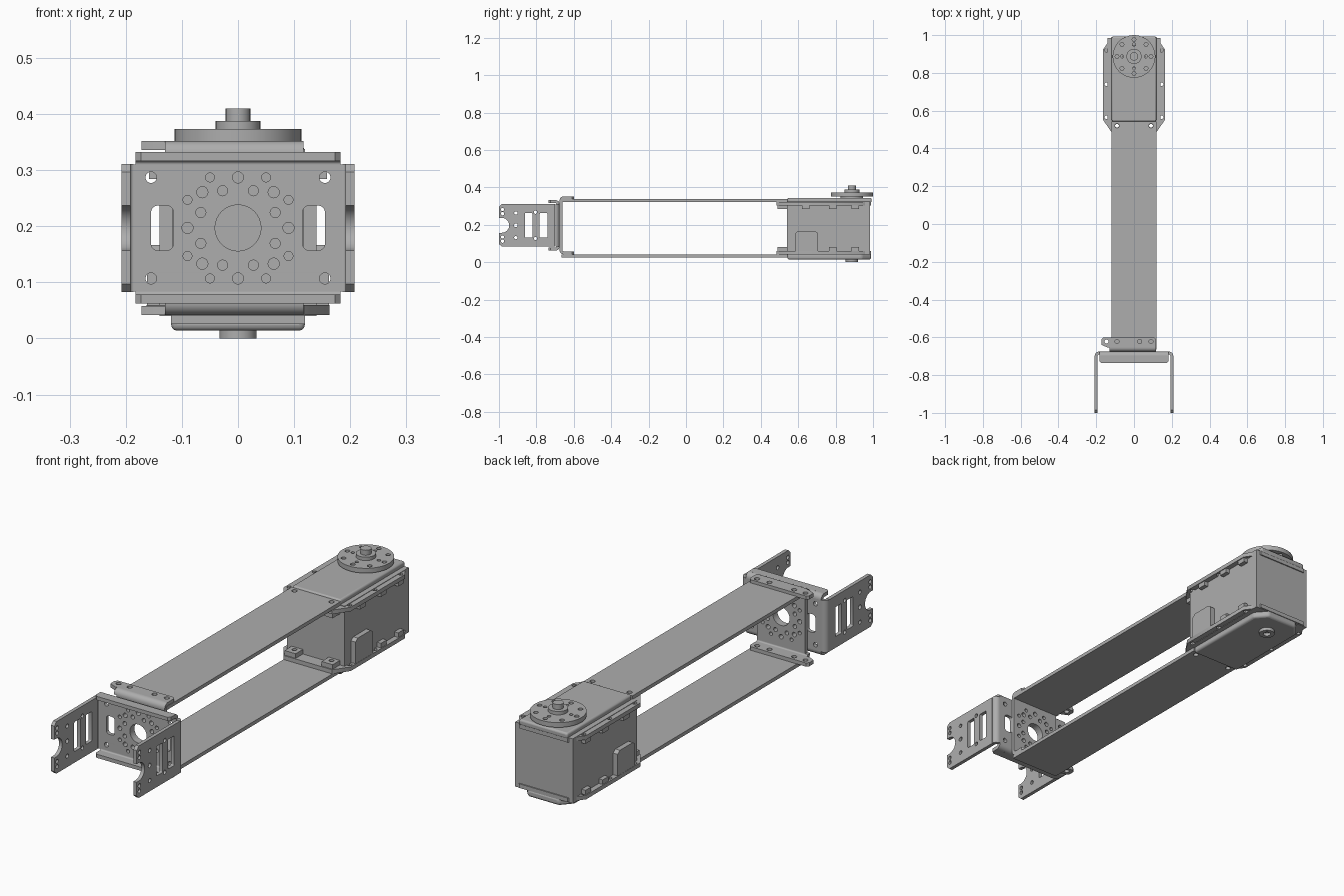
import bpy, bmesh, math
from mathutils import Matrix

if "Cube" in bpy.data.objects:
    bpy.data.objects.remove(bpy.data.objects["Cube"], do_unlink=True)

GREY = (0.42, 0.42, 0.42, 1)
metal = bpy.data.materials.new("plain grey")
metal.use_nodes = True
metal.diffuse_color = GREY
metal.node_tree.nodes["Principled BSDF"].inputs["Base Color"].default_value = GREY

# Sheet plane for each thickness axis: x -> (y, z), y -> (x, z), z -> (x, y)
FRAMES = {
    "x": Matrix(((0, 0, 1), (1, 0, 0), (0, 1, 0))),
    "y": Matrix(((1, 0, 0), (0, 0, -1), (0, 1, 0))),
    "z": Matrix.Identity(3),
}


def arc(cx, cy, r, a0, a1, n=8):
    pts = [math.radians(a0 + (a1 - a0) * i / n) for i in range(n + 1)]
    return [(cx + r * math.cos(a), cy + r * math.sin(a)) for a in pts]


def circle(cx, cy, r, n=16):
    return arc(cx, cy, r, 0, 360, n)[:-1]


def rounded(x0, x1, y0, y1, r=0.01):
    return (arc(x1 - r, y1 - r, r, 0, 90, 4) + arc(x0 + r, y1 - r, r, 90, 180, 4)
            + arc(x0 + r, y0 + r, r, 180, 270, 4) + arc(x1 - r, y0 + r, r, 270, 360, 4))


def rect(x0, x1, y0, y1):
    return [(x0, y0), (x1, y0), (x1, y1), (x0, y1)]


def plate(name, axis, lo, hi, outline, holes=(), bevel=0):
    """Sheet with holes, filled from closed 2D loops and given a thickness."""
    curve = bpy.data.curves.new(name, "CURVE")
    curve.dimensions = "2D"
    curve.fill_mode = "BOTH"
    curve.extrude = (hi - lo) / 2
    for loop in [outline, *holes]:
        spline = curve.splines.new("POLY")
        spline.points.add(len(loop) - 1)
        for point, (u, v) in zip(spline.points, loop):
            point.co = (u, v, 0, 1)
        spline.use_cyclic_u = True
    temp = bpy.data.objects.new(name, curve)
    mesh = bpy.data.meshes.new_from_object(temp)
    bpy.data.objects.remove(temp)
    bpy.data.curves.remove(curve)
    bm = bmesh.new()
    bm.from_mesh(mesh)
    bmesh.ops.remove_doubles(bm, verts=bm.verts, dist=0.0001)
    if not holes:
        bmesh.ops.dissolve_limit(bm, angle_limit=0.02, verts=bm.verts, edges=bm.edges)
    bm.transform(FRAMES[axis].to_4x4())
    shift = [0, 0, 0]
    shift["xyz".index(axis)] = (lo + hi) / 2
    bmesh.ops.translate(bm, vec=shift, verts=bm.verts)
    bmesh.ops.recalc_face_normals(bm, faces=bm.faces)
    bm.to_mesh(mesh)
    bm.free()
    mesh.materials.clear()
    mesh.materials.append(metal)
    obj = bpy.data.objects.new(name, mesh)
    bpy.context.collection.objects.link(obj)
    bpy.ops.object.select_all(action="DESELECT")
    obj.select_set(True)
    bpy.context.view_layer.objects.active = obj
    bpy.ops.object.shade_smooth_by_angle(angle=math.radians(35))
    if bevel:
        mod = obj.modifiers.new("soft edges", "BEVEL")
        mod.width, mod.segments = bevel, 3
    return obj


def bend(name, axis, lo, hi, cx, cy, a0, r=0.022, t=0.016):
    """Quarter-round fold between two sheets."""
    ring = arc(cx, cy, r, a0, a0 + 90) + arc(cx, cy, r - t, a0 + 90, a0)
    return plate(name, axis, lo, hi, ring)


MID = 0.197            # height of the brackets' centre line
T = 0.016              # sheet thickness
R = 0.022              # outer fold radius
SIDES = ((1, "left"), (-1, "right"))
ENDS = ((1, "upper"), (-1, "lower"))

# Hole pattern shared by both bracket webs
pattern = [circle(0, MID, 0.041, 32)]
for i in range(8):
    a = math.radians(45 * i)
    b = a + math.radians(22.5)
    pattern.append(circle(0.09 * math.cos(a), MID + 0.09 * math.sin(a), 0.01))
    pattern.append(circle(0.0717 * math.cos(b), MID + 0.0717 * math.sin(b), 0.009))
for s in (1, -1):
    for e in (1, -1):
        pattern.append(circle(s * 0.05, MID + e * 0.09, 0.008))
        pattern.append(circle(s * 0.09, MID + e * 0.05, 0.008))

# Front fork: web
web_y = -0.692
corners = [circle(s * 0.155, MID + e * 0.09, 0.01) for s in (1, -1) for e in (1, -1)]
slots = [rounded(s * 0.135 - 0.02, s * 0.135 + 0.02, MID - 0.04, MID + 0.04, 0.012) for s in (1, -1)]
plate("fork_web", "y", web_y, web_y + T, rect(-0.186, 0.186, MID - 0.113, MID + 0.113),
      pattern + corners + slots)

# Front fork: arms with a round notch at the tip
notch = arc(-0.985, MID, 0.04, 90, -90, 12)
arm = ([(-0.7, MID - 0.114), (-0.7, MID + 0.114), (-0.985, MID + 0.114), (-1, MID + 0.1),
        (-1, MID + 0.04)] + notch + [(-1, MID - 0.04), (-1, MID - 0.1), (-0.985, MID - 0.114)])
arm_holes = [rounded(y, y + 0.042, MID - 0.065, MID + 0.065, 0.004) for y in (-0.862, -0.782)]
arm_holes.append(circle(-0.91, MID, 0.01))
for e in (1, -1):
    for y, dz in ((-0.981, 0.085), (-0.981, 0.062), (-0.91, 0.066), (-0.805, 0.07)):
        arm_holes.append(circle(y, MID + e * dz, 0.009, 12))
for s, side in SIDES:
    plate(f"fork_arm_{side}", "x", s * 0.2 - T / 2, s * 0.2 + T / 2, arm, arm_holes)
    bend(f"fork_fold_{side}", "z", MID - 0.114, MID + 0.114,
         s * (0.208 - R), web_y + T - R, 0 if s > 0 else 90)

# Front fork: stiffening lips
for e, end in ENDS:
    z = MID + e * 0.135
    plate(f"fork_lip_{end}", "z", min(z, z - e * T), max(z, z - e * T),
          [(-0.183, -0.697), (-0.183, -0.725), (-0.173, -0.735),
           (0.173, -0.735), (0.183, -0.725), (0.183, -0.697)])
    bend(f"fork_lip_fold_{end}", "x", -0.183, 0.183,
         web_y + T - R, z - e * R, 0 if e > 0 else 270)

# Channel bracket joining the fork to the rails
ch_y = web_y + T
plate("channel_web", "y", ch_y, ch_y + T, rect(-0.117, 0.117, MID - 0.133, MID + 0.133), pattern)
for e, end in ENDS:
    z = MID + e * 0.155
    plate(f"channel_flange_{end}", "z", min(z, z - e * T), max(z, z - e * T),
          [(-0.14, ch_y + R), (0.117, ch_y + R), (0.117, -0.61), (0.107, -0.6),
           (-0.162, -0.6), (-0.172, -0.61), (-0.172, -0.64)],
          [circle(x, -0.622, 0.011) for x in (-0.145, -0.09, 0.03, 0.09)])
    bend(f"channel_fold_{end}", "x", -0.13, 0.117, ch_y + R, z - e * R, 90 if e > 0 else 180)

# Long rails
for name, z in (("rail_upper", 0.322), ("rail_lower", 0.026)):
    plate(name, "z", z, z + T, rect(-0.119, 0.119, -0.665, 0.542),
          [circle(s * 0.09, 0.52, 0.011) for s in (1, -1)])

# Motor case
plate("motor_body", "z", 0.04, 0.324, rect(-0.14, 0.14, 0.54, 0.985))
plate("motor_lid", "z", 0.318, 0.344, rect(-0.118, 0.118, 0.543, 0.992), bevel=0.008)
plate("motor_bottom_cover", "z", 0.014, 0.046,
      [(-0.119, 0.543), (0.119, 0.543), (0.119, 0.94), (0.075, 0.99), (-0.075, 0.99), (-0.119, 0.94)],
      bevel=0.01)

# Motor mounting flanges with ribs and screw posts
outline = [(-0.118, 0.485), (0.118, 0.485), (0.163, 0.55), (0.163, 0.925),
           (0.118, 0.99), (-0.118, 0.99), (-0.163, 0.925), (-0.163, 0.55)]
screws = [circle(s * x, y, 0.01) for s in (1, -1)
          for x, y in ((0.146, 0.565), (0.146, 0.74), (0.146, 0.92), (0.09, 0.52))]
for e, end in ENDS:
    z0 = 0.304 if e > 0 else 0.042
    r0 = z0 - 0.02 if e > 0 else z0 + 0.018
    plate(f"motor_flange_{end}", "z", z0, z0 + 0.018, outline, screws)
    for s, side in SIDES:
        for i, y in enumerate((0.62, 0.765, 0.885)):
            plate(f"motor_rib_{end}_{side}_{i + 1}", "z", r0, r0 + 0.02,
                  rect(s * 0.147 - 0.012, s * 0.147 + 0.012, y, y + 0.04))
        plate(f"screw_post_{end}_{side}", "z", r0, r0 + 0.02,
              rect(s * 0.09 - 0.027, s * 0.09 + 0.027, 0.49, 0.545), [circle(s * 0.09, 0.52, 0.01)])

# Cable sockets on both sides
for s, side in SIDES:
    plate(f"cable_socket_{side}", "x", s * 0.145 - 0.017, s * 0.145 + 0.017,
          [(0.585, 0.05), (0.705, 0.05), (0.705, 0.155), (0.69, 0.167), (0.6, 0.167), (0.585, 0.155)])

# Output horn and idler boss
HY = 0.887
horn_holes = [circle(0.09 * math.cos(k * math.pi / 4), HY + 0.09 * math.sin(k * math.pi / 4), 0.01)
              for k in range(8)]
horn_holes += [circle(s * 0.063, HY, 0.008, 12) for s in (1, -1)]
horn_holes += [circle(0, HY + s * 0.063, 0.008, 12) for s in (1, -1)]
plate("horn_spacer", "z", 0.34, 0.354, circle(0, HY, 0.06, 32))
plate("horn_disc", "z", 0.352, 0.373, circle(0, HY, 0.113, 48), horn_holes)
plate("horn_hub", "z", 0.37, 0.388, circle(0, HY, 0.04, 32))
plate("horn_shaft", "z", 0.386, 0.41, circle(0, HY, 0.022, 24))
plate("idler_boss", "z", 0, 0.016, circle(0, HY, 0.033, 32), [circle(0, HY, 0.016)])
